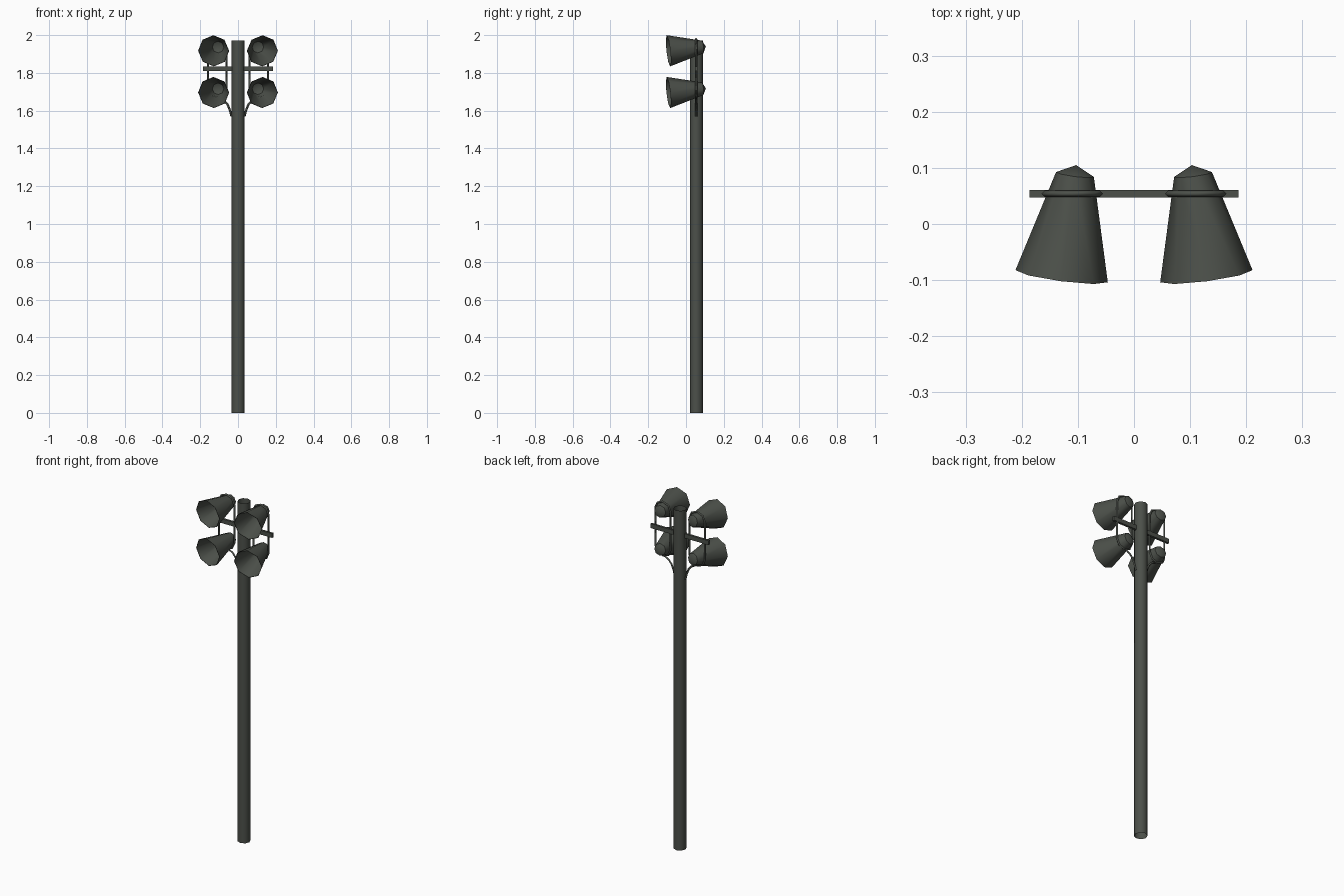
import bpy, bmesh, math
from mathutils import Vector

if "Cube" in bpy.data.objects:
    bpy.data.objects.remove(bpy.data.objects["Cube"])

metal = bpy.data.materials.new("dark_green_grey_metal")
metal.diffuse_color = (0.072, 0.08, 0.068, 1)
metal.use_nodes = True
metal.node_tree.nodes["Principled BSDF"].inputs["Base Color"].default_value = metal.diffuse_color


def add_mesh(name, bm, smooth=None):
    bmesh.ops.recalc_face_normals(bm, faces=bm.faces)
    me = bpy.data.meshes.new(name)
    bm.to_mesh(me)
    bm.free()
    me.materials.append(metal)
    if smooth:
        me.shade_smooth()
        me.set_sharp_from_angle(angle=math.radians(smooth))
    ob = bpy.data.objects.new(name, me)
    bpy.context.collection.objects.link(ob)
    return ob


def horn(name, mouth, tip):
    # octagonal horn: closed back, flared wall, thin rim, hollow inside
    axis = tip - mouth
    length = axis.length
    profile = [(0.0, 1.0), (0.034, 0.915), (0.083, 0.0), (0.081, 0.0),
               (0.031, 0.90), (0.0, 0.97)]
    bm = bmesh.new()
    pts = [bm.verts.new((r, 0, t * length)) for r, t in profile]
    edges = [bm.edges.new(p) for p in zip(pts, pts[1:])]
    bmesh.ops.spin(bm, geom=pts + edges, axis=(0, 0, 1), cent=(0, 0, 0),
                   angle=2 * math.pi, steps=8)
    bmesh.ops.remove_doubles(bm, verts=bm.verts, dist=0.0005)
    ob = add_mesh(name, bm, 47)
    ob.rotation_mode = 'QUATERNION'
    ob.rotation_quaternion = axis.to_track_quat('Z', 'Y')
    ob.location = mouth


def rod(name, points, radius, closed=False):
    # thin four-sided bar bent along a path
    cu = bpy.data.curves.new(name, 'CURVE')
    cu.dimensions = '3D'
    cu.bevel_depth = radius
    cu.bevel_resolution = 0
    cu.use_fill_caps = True
    sp = cu.splines.new('POLY')
    sp.points.add(len(points) - 1)
    for p, co in zip(sp.points, points):
        p.co = (*co, 1)
    sp.use_cyclic_u = closed
    tmp = bpy.data.objects.new(name + "_path", cu)
    bpy.context.collection.objects.link(tmp)
    deps = bpy.context.evaluated_depsgraph_get()
    me = bpy.data.meshes.new_from_object(tmp.evaluated_get(deps))
    bpy.data.objects.remove(tmp)
    bm = bmesh.new()
    bm.from_mesh(me)
    add_mesh(name, bm)


# pole: open tube
bm = bmesh.new()
bmesh.ops.create_cone(bm, cap_ends=False, segments=8, radius1=0.035,
                      radius2=0.035, depth=1.972)
bmesh.ops.translate(bm, verts=bm.verts, vec=(0, 0.055, 0.986))
add_mesh("pole", bm, 60)

# crossbar through the pole
bm = bmesh.new()
bmesh.ops.create_cube(bm, size=1)
bmesh.ops.scale(bm, verts=bm.verts, vec=(0.372, 0.013, 0.025))
bmesh.ops.translate(bm, verts=bm.verts, vec=(0, 0.054, 1.822))
add_mesh("crossbar", bm)

Y = 0.054
for s, side in ((-1, "left"), (1, "right")):
    # upper and lower horns, turned outward and slightly down
    for z, level in ((1.917, "upper"), (1.696, "lower")):
        horn(f"{side}_{level}_horn", Vector((s * 0.129, -0.093, z)),
             Vector((s * 0.103, 0.105, z + 0.022)))

    # bracket looping over the upper horn and under the lower one
    loop = []
    for zc, start in ((1.934, 0), (1.713, 180)):
        for k in range(5):
            a = math.radians(start + 45 * k)
            loop.append((s * (0.11 + 0.049 * math.cos(a)), Y,
                         zc + 0.046 * math.sin(a)))
    rod(f"{side}_bracket", loop, 0.006, True)

    # curved strut from the bracket down to the pole
    rod(f"{side}_strut", [(s * x, Y, z) for x, z in
                          ((0.10, 1.668), (0.072, 1.652), (0.055, 1.632),
                           (0.043, 1.603), (0.034, 1.57))], 0.006)
